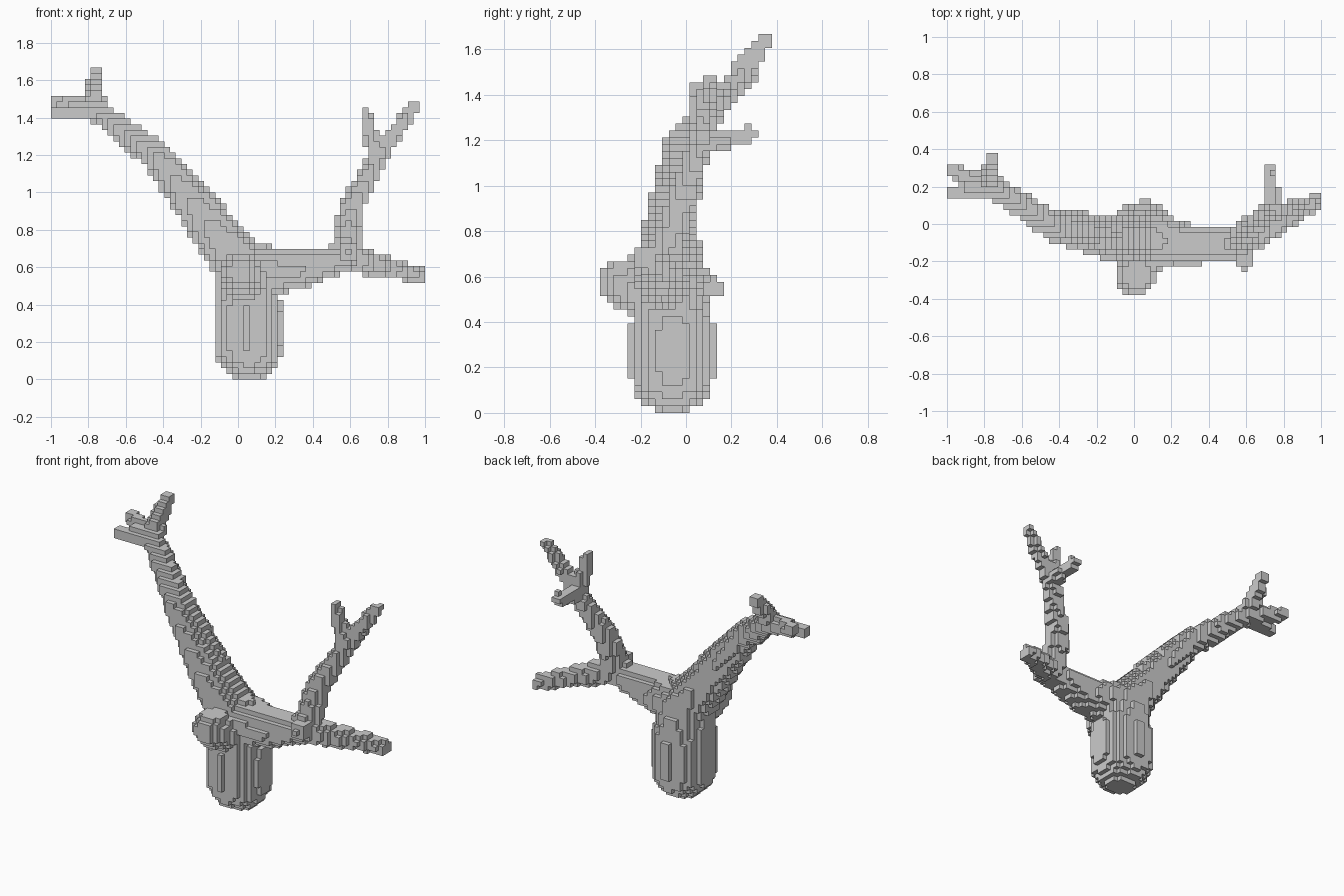
import bpy
import bmesh
from math import ceil, floor
from mathutils import Vector

if "Cube" in bpy.data.objects:
    bpy.data.objects.remove(bpy.data.objects["Cube"])

# Block grid: cell size, cell counts and lower corner
H = 2 / 66
COUNT = (66, 25, 55)
ORIGIN = Vector((-1, -12.5 * H, 0))
owner = {}  # filled cell -> part name


def fill_limb(part, a, b):
    """Fill the cells inside a tapered capsule; earlier parts keep theirs."""
    pa, pb, ra, rb = Vector(a[:3]), Vector(b[:3]), a[3], b[3]
    axis, r = pb - pa, max(ra, rb)
    spans = []
    for i in range(3):
        lo = floor((min(pa[i], pb[i]) - r - ORIGIN[i]) / H)
        hi = ceil((max(pa[i], pb[i]) + r - ORIGIN[i]) / H)
        spans.append(range(max(lo, 0), min(hi, COUNT[i])))
    for x in spans[0]:
        for y in spans[1]:
            for z in spans[2]:
                p = ORIGIN + Vector((x + .5, y + .5, z + .5)) * H
                t = min(1, max(0, (p - pa).dot(axis) / axis.length_squared))
                if (p - pa - axis * t).length <= ra + (rb - ra) * t:
                    owner.setdefault((x, y, z), part)


def grow(part, *points):
    """Grow a limb through points (x, y, z, radius); return its last point."""
    for a, b in zip(points, points[1:]):
        fill_limb(part, a, b)
    return points[-1]


def block_part(name):
    """Mesh of the exposed cell sides of one part."""
    bm = bmesh.new()
    verts = {}

    def corner(key):
        if key not in verts:
            verts[key] = bm.verts.new(ORIGIN + Vector(key) * H)
        return verts[key]

    for cell, part in owner.items():
        if part != name:
            continue
        for ax in range(3):
            u, v = (ax + 1) % 3, (ax + 2) % 3
            for side in (0, 1):
                near = list(cell)
                near[ax] += 2 * side - 1
                if tuple(near) in owner:
                    continue
                quad = []
                for du, dv in ((0, 0), (1, 0), (1, 1), (0, 1)):
                    k = list(cell)
                    k[ax] += side
                    k[u] += du
                    k[v] += dv
                    quad.append(corner(tuple(k)))
                bm.faces.new(quad if side else quad[::-1])
    mesh = bpy.data.meshes.new(name)
    bm.to_mesh(mesh)
    bm.free()
    bpy.context.collection.objects.link(bpy.data.objects.new(name, mesh))


# Trunk with a blunt front stub
hub = grow("trunk", (.055, -.06, .175, .183), (.055, -.06, .37, .183), (.04, -.07, .58, .155))
grow("trunk", (.05, -.14, .5, .13), (.01, -.28, .575, .105))

# Long left branch, forking into three twigs
tip = grow("left_branch", hub, (-.13, -.07, .8, .125), (-.43, -.01, 1.19, .082), (-.76, .2, 1.44, .055))
grow("left_branch", tip, (-1, .165, 1.415, .035))
grow("left_branch", tip, (-1, .295, 1.485, .032))
grow("left_branch", tip, (-.765, .36, 1.65, .035))

# Right branch to the elbow, with a knob and a low side branch
elbow = grow("right_branch", hub, (.3, -.11, .585, .108), (.58, -.11, .65, .075))
grow("right_branch", elbow, (.59, -.2, .68, .048))
grow("right_branch", elbow, (.98, .125, .555, .042))

# Rising branch from the elbow, forking into three twigs
fork = grow("rising_branch", elbow, (.597, -.03, .9, .065), (.74, .07, 1.18, .05))
grow("rising_branch", fork, (.68, .05, 1.42, .03))
grow("rising_branch", fork, (.945, .095, 1.465, .03))
grow("rising_branch", fork, (.73, .275, 1.225, .036))

for part_name in sorted(set(owner.values())):
    block_part(part_name)
